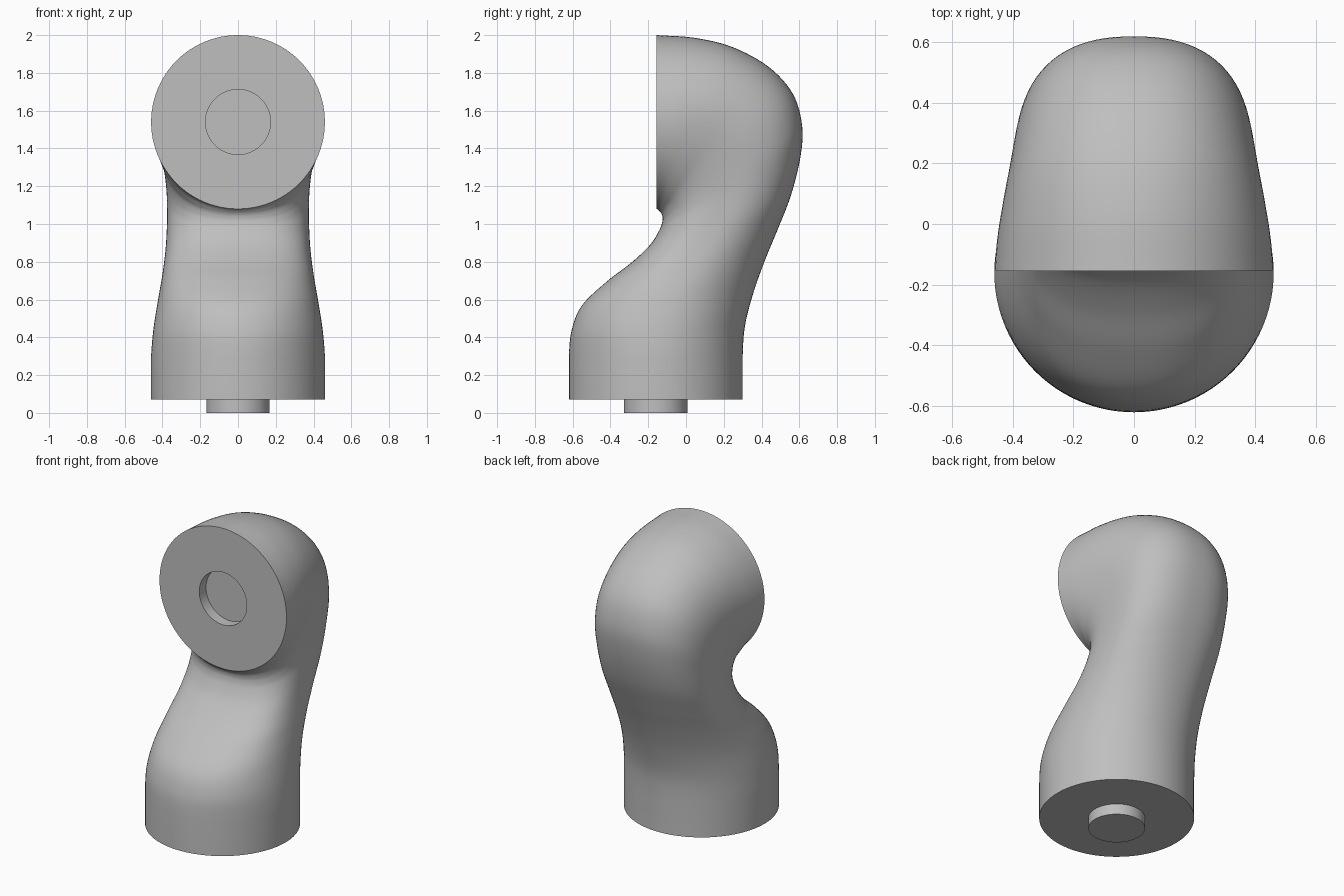
import bpy, bmesh, math
from mathutils import Vector

cube = bpy.data.objects.get("Cube")
if cube:
    bpy.data.objects.remove(cube, do_unlink=True)

SEG = 96        # points around each section
STEPS = 6       # rings between two key sections
RADIUS, PIN = 0.46, 0.168
AXIS_Y, FACE_Y, FACE_Z, BASE_Z = -0.16, -0.155, 1.54, 0.07

grey = bpy.data.materials.new("plain grey")
grey.use_nodes = True
colour = (0.52, 0.52, 0.52, 1)
grey.diffuse_color = colour
grey.node_tree.nodes["Principled BSDF"].inputs["Base Color"].default_value = colour

# Key sections: inner y, z, outer y, z, half width, squareness
KEYS = [Vector(k) for k in (
    (-.62, .16, .30, .16, .46, 2),
    (-.62, .30, .30, .30, .46, 2),
    (-.605, .44, .312, .46, .447, 2.05),
    (-.55, .57, .355, .63, .423, 2.1),
    (-.42, .695, .415, .80, .398, 2.2),
    (-.29, .795, .485, .97, .382, 2.3),
    (-.19, .89, .555, 1.15, .376, 2.4),
    (-.14, .97, .605, 1.35, .377, 2.4),
    (-.125, 1.015, .615, 1.52, .384, 2.4),
    (-.125, 1.04, .565, 1.69, .395, 2.35),
    (-.13, 1.055, .44, 1.83, .41, 2.25),
    (-.137, 1.065, .25, 1.935, .432, 2.15),
    (-.145, 1.073, .05, 1.985, .45, 2.05),
    (-.155, 1.08, -.155, 2.0, .46, 2))]


def spline(a, b, c, d, t):
    """Smooth curve from b to c."""
    return b + (c - a) * (t / 2) + (a * 2 - b * 5 + c * 4 - d) * (t * t / 2) \
        + (b * 3 - a - c * 3 + d) * (t ** 3 / 2)


def ring(bm, inner, outer, width, power=2.0):
    """Closed section spanning inner to outer, squarer on the inner side."""
    mid, arm = (inner + outer) / 2, (outer - inner) / 2
    verts = []
    for i in range(SEG):
        a = math.tau * i / SEG
        c, s = math.cos(a), math.sin(a)
        n = power if c > 0 else 2 + (power - 2) * 2
        r = (abs(c) ** n + abs(s) ** n) ** (-1 / n)
        verts.append(bm.verts.new(mid + arm * c * r + Vector((width * s * r, 0, 0))))
    return verts


def disc(bm, centre, direction, radius):
    return ring(bm, centre - direction * radius, centre + direction * radius, radius)


def finish(name, bm, rings):
    """Bridge the rings, cap both ends and make the object."""
    for a, b in zip(rings, rings[1:]):
        for i in range(SEG):
            j = (i + 1) % SEG
            bm.faces.new((a[i], a[j], b[j], b[i]))
    bm.faces.new(rings[0])
    bm.faces.new(rings[-1])
    bmesh.ops.recalc_face_normals(bm, faces=bm.faces)
    mesh = bpy.data.meshes.new(name)
    bm.to_mesh(mesh)
    bm.free()
    mesh.materials.append(grey)
    obj = bpy.data.objects.new(name, mesh)
    bpy.context.collection.objects.link(obj)
    bpy.ops.object.select_all(action="DESELECT")
    obj.select_set(True)
    bpy.context.view_layer.objects.active = obj
    bpy.ops.object.shade_smooth_by_angle(angle=math.radians(40))


BACK, UP = Vector((0, 1, 0)), Vector((0, 0, 1))

# Curved body, from the round base collar to the round front face
bm = bmesh.new()
rings = [disc(bm, Vector((0, AXIS_Y, BASE_Z)), BACK, RADIUS)]
keys = KEYS + [KEYS[-1] * 2 - KEYS[-2]]
for k in range(1, len(KEYS) - 1):
    for step in range(STEPS):
        iy, iz, oy, oz, w, n = spline(*keys[k - 1:k + 3], step / STEPS)
        rings.append(ring(bm, Vector((0, iy, iz)), Vector((0, oy, oz)), w, n))

# Flat front face with its round socket
for depth, radius in ((0, RADIUS), (0, PIN + .004), (.07, PIN + .004)):
    rings.append(disc(bm, Vector((0, FACE_Y + depth, FACE_Z)), UP, radius))
finish("body", bm, rings)

# Short round peg under the base
bm = bmesh.new()
finish("base_peg", bm, [disc(bm, Vector((0, AXIS_Y, z)), BACK, PIN) for z in (0, BASE_Z)])
